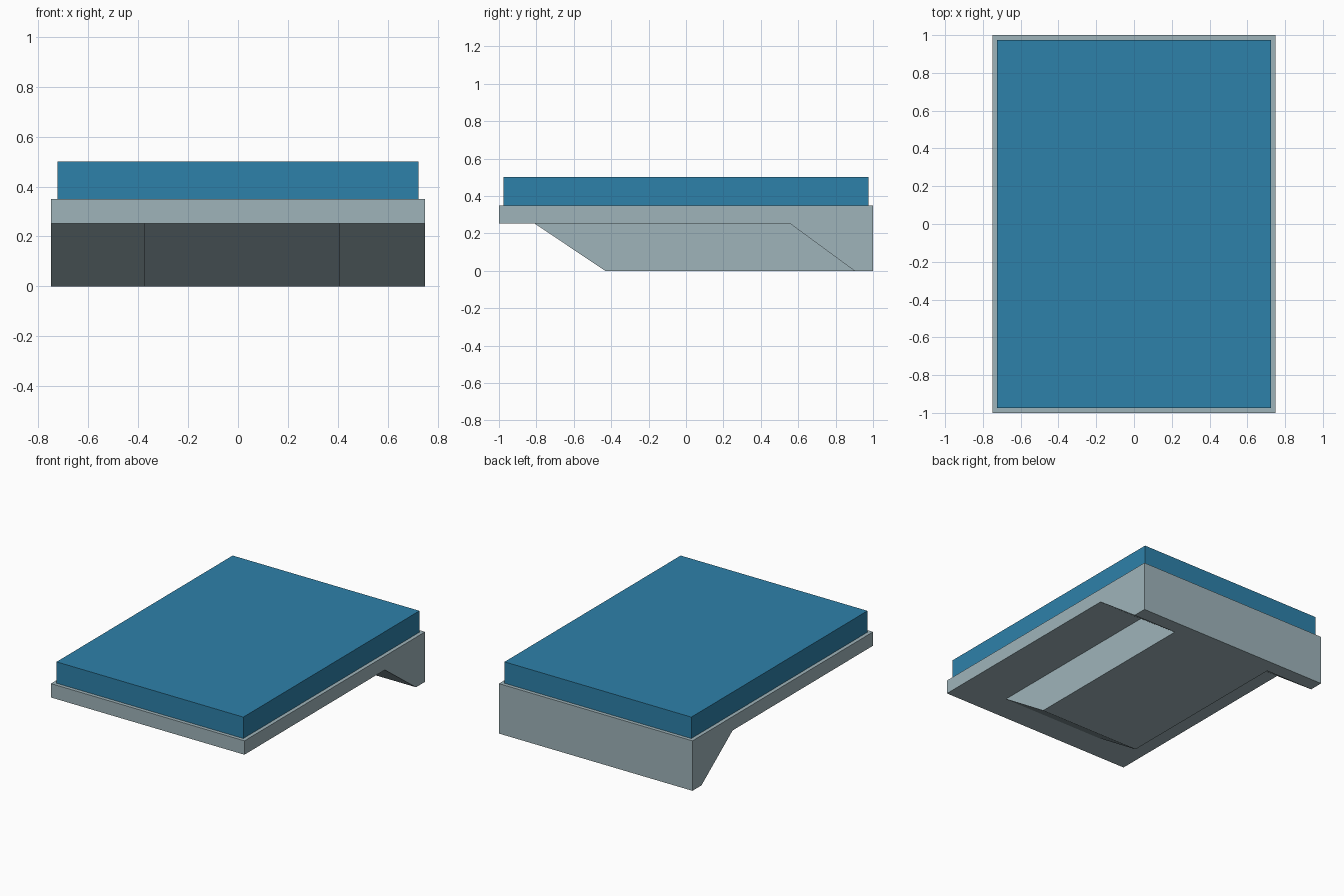
import bpy
import bmesh

if "Cube" in bpy.data.objects:
    bpy.data.objects.remove(bpy.data.objects["Cube"])


def material(name, rgb):
    m = bpy.data.materials.new(name)
    m.diffuse_color = (*rgb, 1.0)
    m.use_nodes = True
    m.node_tree.nodes["Principled BSDF"].inputs["Base Color"].default_value = m.diffuse_color
    return m


grey = material("pale_blue_grey", (0.347, 0.456, 0.492))
blue = material("mid_blue", (0.027, 0.220, 0.402))


def prism(name, profile, x0, x1, mat):
    """Extrude a (y, z) side profile along x."""
    bm = bmesh.new()
    face = bm.faces.new([bm.verts.new((x0, y, z)) for y, z in profile])
    moved = bmesh.ops.extrude_face_region(bm, geom=[face])["geom"]
    bmesh.ops.translate(bm, vec=(x1 - x0, 0, 0),
                        verts=[v for v in moved if isinstance(v, bmesh.types.BMVert)])
    bmesh.ops.recalc_face_normals(bm, faces=bm.faces)
    mesh = bpy.data.meshes.new(name)
    bm.to_mesh(mesh)
    bm.free()
    mesh.materials.append(mat)
    obj = bpy.data.objects.new(name, mesh)
    bpy.context.collection.objects.link(obj)
    return obj


UNDER, DECK, TOP = 0.253, 0.35, 0.50

# Full-width deck with the sloped rear support in one profile
prism("deck_and_rear_support",
      [(-1, UNDER), (-1, DECK), (1, DECK), (1, 0), (0.90, 0), (0.555, UNDER)],
      -0.75, 0.75, grey)

# Raked central keel, slightly off centre, meeting the rear support's slope
prism("central_keel",
      [(-0.81, UNDER), (0.555, UNDER), (0.90, 0), (-0.433, 0)],
      -0.376, 0.409, grey)

# Raised blue slab
prism("top_slab",
      [(-0.975, DECK), (-0.975, TOP), (0.975, TOP), (0.975, DECK)],
      -0.724, 0.724, blue)
